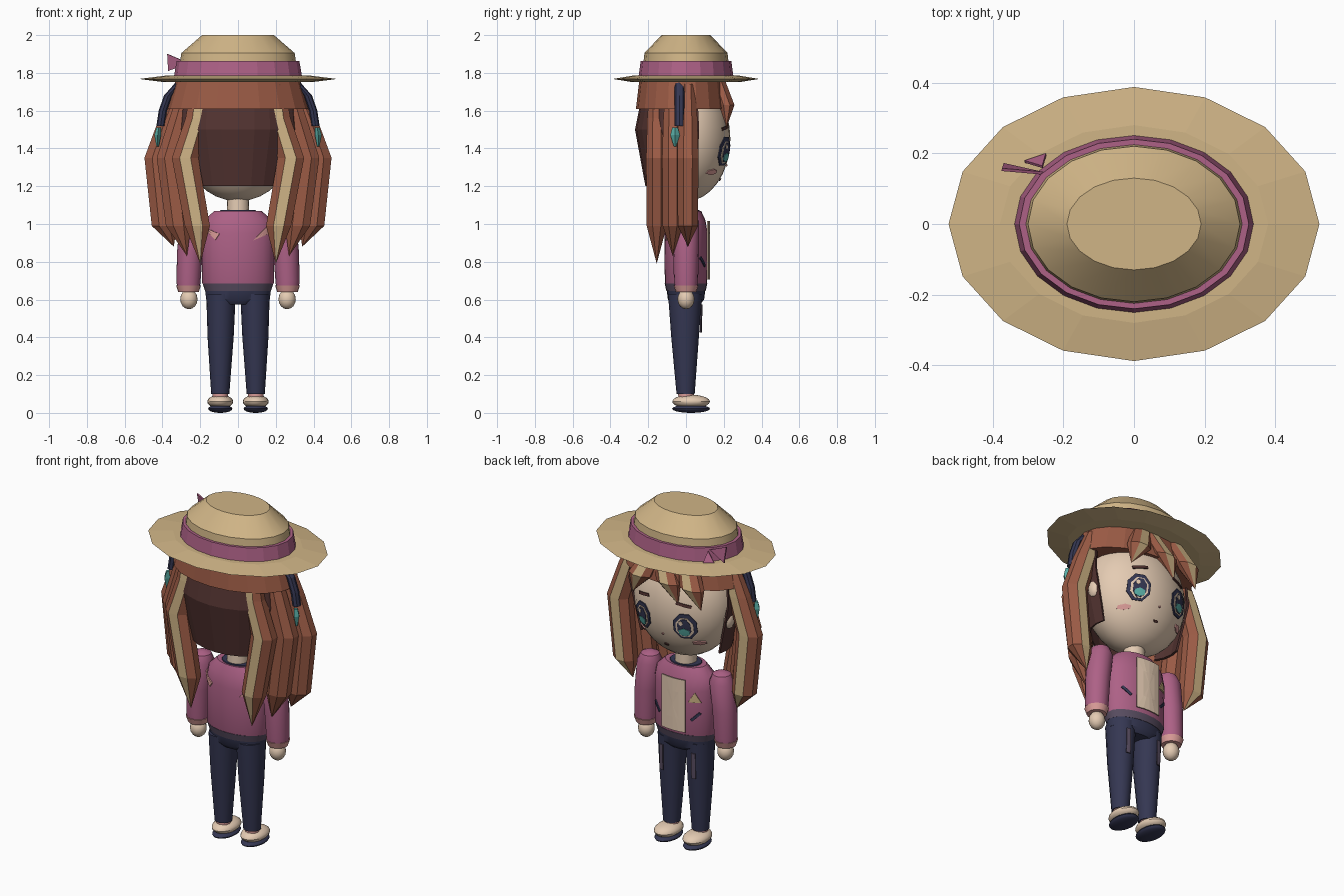
import bpy, bmesh, math
from mathutils import Vector

if "Cube" in bpy.data.objects:
    bpy.data.objects.remove(bpy.data.objects["Cube"])


def material(name, r, g, b):
    m = bpy.data.materials.new(name)
    m.use_nodes = True
    m.diffuse_color = (r, g, b, 1)
    m.node_tree.nodes["Principled BSDF"].inputs["Base Color"].default_value = (r, g, b, 1)
    return m


STRAW = material("straw", .63, .46, .24)
MAUVE = material("mauve", .42, .12, .24)
HAIR = material("auburn", .33, .105, .06)
DARK = material("dark_brown", .085, .033, .03)
NAVY = material("navy", .035, .038, .085)
SKIN = material("skin", .78, .6, .45)
PINK = material("light_pink", .72, .34, .32)
TEAL = material("teal", .1, .42, .38)
GREY = material("grey_mauve", .1, .075, .12)


def finish(name, bm, mats, smooth=False):
    mesh = bpy.data.meshes.new(name)
    bm.to_mesh(mesh)
    bm.free()
    for m in mats:
        mesh.materials.append(m)
    ob = bpy.data.objects.new(name, mesh)
    bpy.context.collection.objects.link(ob)
    if smooth:
        bpy.ops.object.select_all(action='DESELECT')
        ob.select_set(True)
        bpy.context.view_layer.objects.active = ob
        bpy.ops.object.shade_smooth_by_angle(angle=math.radians(35))
    return ob


def loft(name, rings, mat, n=16, smooth=False, stripe=None, turn=0, keep=None):
    """Stack ellipses (x, y, z, rx, ry); stripe = side direction painted straw."""
    bm = bmesh.new()
    loops = []
    for x, y, z, rx, ry in rings:
        angles = [turn + math.tau * i / n for i in range(n)]
        loops.append([bm.verts.new((x + rx * math.cos(a), y + ry * math.sin(a), z)) for a in angles])
    for lo, hi in zip(loops, loops[1:]):
        for i in range(n):
            j = (i + 1) % n
            f = bm.faces.new((lo[i], lo[j], hi[j], hi[i]))
            mid = turn + math.tau * (i + .5) / n
            if stripe and Vector((math.cos(mid), math.sin(mid))).dot(stripe) > .98:
                f.material_index = 1
    if keep is None:
        bm.faces.new(loops[0][::-1])
        bm.faces.new(loops[-1])
    else:
        bmesh.ops.delete(bm, geom=[v for v in bm.verts if v.co.y > keep], context='VERTS')
    bmesh.ops.remove_doubles(bm, verts=bm.verts, dist=.0005)
    bmesh.ops.recalc_face_normals(bm, faces=bm.faces)
    return finish(name, bm, [mat, STRAW], smooth)


def ball(name, loc, size, mat, seg=20):
    bm = bmesh.new()
    bmesh.ops.create_uvsphere(bm, u_segments=seg, v_segments=seg // 2, radius=1)
    for v in bm.verts:
        v.co = Vector(loc) + Vector(size) * v.co
    return finish(name, bm, [mat], True)


HEAD = (0, .3, .235, 1.45, .33)
TORSO = (0, .19, .115, .85, 9)


def decal(name, x, z, w, h, n, mat, base=HEAD, lift=.003, rot=0.0, side=1):
    """Thin polygon plate wrapped on the front or back of an ellipsoid."""
    bx, rx, ry, cz, rz = base
    k = 1 / math.cos(math.pi / n)
    corners = [Vector((math.cos(a) * k * w, math.sin(a) * k * h)) for a in
               (math.tau * (i + .5) / n for i in range(n))]
    outline = [p.lerp(corners[(i + 1) % n], t / 4) for i, p in enumerate(corners) for t in range(4)]
    bm = bmesh.new()

    def point(p):
        px = x + p.x * math.cos(rot) - p.y * math.sin(rot)
        pz = z + p.x * math.sin(rot) + p.y * math.cos(rot)
        d = max(.02, 1 - ((px - bx) / rx) ** 2 - ((pz - cz) / rz) ** 2)
        return bm.verts.new((px, side * (ry * math.sqrt(d) + lift), pz))
    rings = [[point(p * s) for p in outline] for s in (1, .5)]
    mid = point(Vector((0, 0)))
    for i in range(len(outline)):
        a, b = rings[0][i - 1], rings[0][i]
        c, d = rings[1][i], rings[1][i - 1]
        bm.faces.new((a, b, c, d))
        bm.faces.new((d, c, mid))
    bmesh.ops.recalc_face_normals(bm, faces=bm.faces)
    ob = finish(name, bm, [mat])
    mod = ob.modifiers.new("thickness", 'SOLIDIFY')
    mod.thickness, mod.offset = .006, 0
    return ob


# Hat: lens-shaped brim, ribbon band, crown and a little bow
loft("hat_brim", [(0, 0, 1.752, .4, .29), (0, 0, 1.768, .525, .388), (0, 0, 1.786, .38, .28)], STRAW)
loft("hat_band", [(0, 0, 1.775, .34, .252), (0, 0, 1.862, .325, .24)], MAUVE, 20)
loft("hat_crown", [(0, 0, 1.85, .308, .226), (0, 0, 1.905, .3, .22), (0, 0, 2, .19, .13)], STRAW, 20, True)
bm = bmesh.new()
for tri in [((-.26, .14, 1.85), (-.375, .15, 1.9), (-.37, .165, 1.81)),
            ((-.26, .165, 1.85), (-.25, .2, 1.79), (-.31, .18, 1.8))]:
    bm.faces.new([bm.verts.new(p) for p in tri])
finish("ribbon_bow", bm, [MAUVE]).modifiers.new("thickness", 'SOLIDIFY').thickness = .008

# Head, neck and hair shells
ball("head", (0, 0, 1.45), (.3, .235, .33), SKIN, 32)
loft("neck", [(0, 0, 1.05, .06, .06), (0, 0, 1.16, .058, .058)], SKIN, 16, True)
loft("hair_cap", [(0, -.02, 1.61, .375, .245), (0, -.02, 1.78, .325, .225)], HAIR, 20)
back = loft("back_hair", [(0, 0, 1.2, .27, .215), (0, 0, 1.5, .34, .27), (0, 0, 1.65, .33, .24)],
            DARK, 24, keep=.09)
back.modifiers.new("thickness", 'SOLIDIFY').thickness = .012

# Fringe: pointed locks sweeping over the forehead
for i, (root, tip) in enumerate([(.09, .2), (.03, -.1), (-.13, -.25)]):
    mid = (root + tip) / 2
    loft(f"fringe_lock_{i + 1}", [(tip, .215, 1.51, 0, 0), (mid, .215, 1.63, .075, .045),
                                  (root, .17, 1.76, .06, .04)],
         HAIR, 8, stripe=Vector((0, 1)), turn=math.pi / 8)

# Side locks: x at each height, depth, tip height, stripe direction
LOCKS = {"back_lock": ((.2, .215, .28, .215, .2), -.155, .79, -1),
         "middle_lock": ((.255, .3, .36, .315, .27), -.07, .83, 0),
         "front_lock": ((.29, .355, .425, .39, .34), .01, .88, 1)}
for s, label in ((1, "left"), (-1, "right")):
    for name, (xs, y, tip, way) in LOCKS.items():
        zs = (1.74, 1.56, 1.35, .99, tip)
        radii = (.05, .068, .076, .072, 0)
        loft(f"{label}_{name}", [(s * x, y, z, r, r * .8) for x, z, r in zip(xs, zs, radii)],
             HAIR, 8, stripe=Vector((0, way)) if way else None, turn=math.pi / 8)

    # Headband end and hair clip
    band = [(.41, 1.52), (.398, 1.6), (.37, 1.68), (.29, 1.77)]
    loft(f"{label}_headband", [(s * x, -.035, z, .022, .026) for x, z in band], NAVY, 8)
    loft(f"{label}_hair_clip", [(s * .425, -.058, 1.41, .006, .006), (s * .425, -.058, 1.47, .018, .025),
                                (s * .42, -.058, 1.51, .012, .015)], TEAL, 4)

    # Face
    ball(f"{label}_ear", (s * .295, .02, 1.4), (.03, .04, .055), SKIN, 12)
    ex = s * .137
    decal(f"{label}_eye_rim", ex, 1.385, .06, .075, 8, NAVY, lift=.006)
    decal(f"{label}_eye_white", ex, 1.38, .045, .058, 8, SKIN, lift=.009)
    decal(f"{label}_iris", ex, 1.38, .034, .052, 8, NAVY, lift=.012)
    decal(f"{label}_iris_glow", ex, 1.353, .027, .021, 6, TEAL, lift=.015)
    decal(f"{label}_eye_shine", ex + .014, 1.408, .01, .012, 6, SKIN, lift=.015)
    decal(f"{label}_eyebrow", s * .13, 1.51, .042, .008, 4, DARK, rot=-s * .2)
    decal(f"{label}_cheek_blush", s * .185, 1.275, .028, .013, 6, PINK)

    # Arm, cuff and hand
    arm = [(.235, 1.07, .02), (.235, 1.055, .05), (.238, 1.01, .07), (.255, .85, .068),
           (.262, .7, .064), (.262, .66, .06)]
    loft(f"{label}_sleeve", [(s * x, 0, z, r, r) for x, z, r in arm], MAUVE, 16, True)
    loft(f"{label}_cuff", [(s * .262, 0, .64, .054, .054), (s * .262, 0, .675, .066, .066)], PINK, 16, True)
    ball(f"{label}_hand", (s * .26, 0, .602), (.046, .045, .053), SKIN, 16)

    # Leg, worn patch, ankle, shoe and sole
    loft(f"{label}_trouser_leg", [(s * .094, -.002, .1, .048, .048), (s * .092, -.005, .4, .069, .073),
                                  (s * .09, -.005, .63, .078, .09)], NAVY, 16, True)
    decal(f"{label}_worn_patch", s * .105, .5, .012, .075, 4, GREY, (s * .09, .08, .082, .6, .6), .002)
    loft(f"{label}_ankle", [(s * .094, 0, .07, .04, .04), (s * .094, 0, .115, .042, .042)], PINK, 12, True)
    ball(f"{label}_shoe", (s * .094, .027, .06), (.069, .1, .036), SKIN)
    ball(f"{label}_sole", (s * .094, .027, .022), (.064, .1, .022), NAVY)

    # Jacket pocket slit and back mark
    decal(f"{label}_pocket", s * .125, .8, .032, .007, 4, NAVY, TORSO, rot=s * .8)
    decal(f"{label}_back_mark", s * .135, .95, .032, .011, 3, PINK, TORSO, rot=s * .6, side=-1)

decal("mouth", 0, 1.235, .013, .006, 6, DARK)
decal("nose", 0, 1.31, .006, .005, 6, PINK)

# Torso and hips
body = [(.65, .17, .1), (.69, .19, .112), (.95, .19, .115), (1.02, .178, .103), (1.07, .125, .08)]
loft("jacket", [(0, 0, z, rx, ry) for z, rx, ry in body], MAUVE, 24, True)
loft("collar", [(0, 0, 1.06, .1, .075), (0, 0, 1.075, .092, .07)], NAVY, 20)
loft("waistband", [(0, 0, .645, .174, .104), (0, 0, .685, .187, .113)], GREY, 24, True)
loft("hips", [(0, 0, .575, .12, .075), (0, 0, .6, .168, .096), (0, 0, .655, .175, .103)], NAVY, 24, True)
decal("shirt_panel", 0, .86, .077, .155, 4, SKIN, TORSO, .01)
decal("leaf_badge", -.12, .905, .018, .02, 3, STRAW, TORSO, rot=math.pi / 6)
